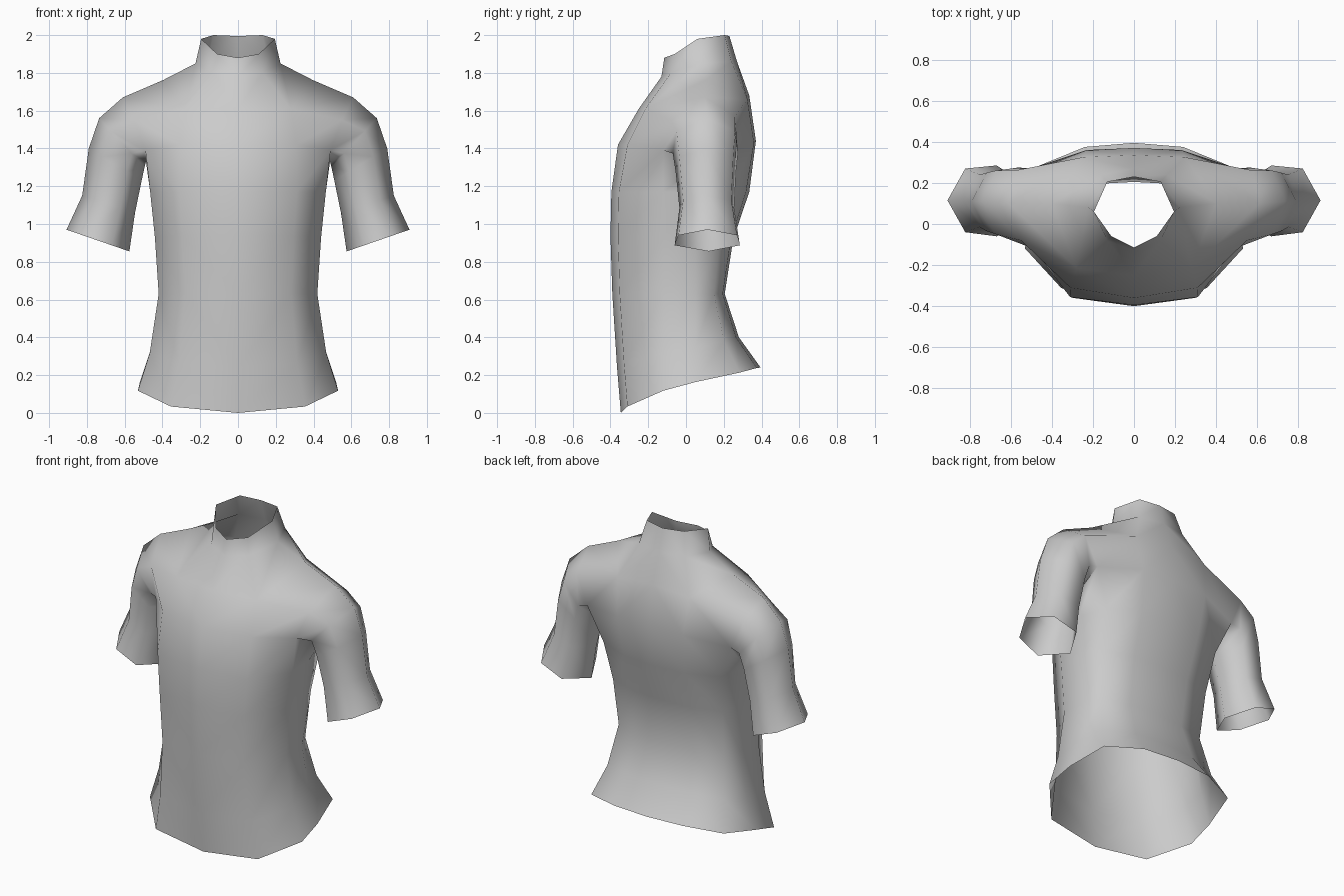
import bpy, bmesh
from mathutils import Vector

if "Cube" in bpy.data.objects:
    bpy.data.objects.remove(bpy.data.objects["Cube"])

bm = bmesh.new()


def verts(points):
    return [bm.verts.new(p) for p in points]


def bridge(a, b, closed=False):
    n = len(a)
    for i in range(n if closed else n - 1):
        j = (i + 1) % n
        bm.faces.new((a[i], a[j], b[j], b[i]))


# Half torso ring, from centre front round the side to centre back
def torso_ring(z_front, z_back, half_width, y_front, y_back):
    w = half_width
    xy = [(0, y_front), (0.67 * w, y_front * 0.9), (w, -0.12), (0.98 * w, 0.05),
          (0.87 * w, 0.72 * y_back), (0.45 * w, 0.95 * y_back), (0, y_back)]
    blend = (0, 0.14, 0.49, 0.68, 0.89, 0.99, 1)
    return verts([(x, y, z_front + (z_back - z_front) * t) for (x, y), t in zip(xy, blend)])


# Six-sided sleeve ring between its inner and outer points
def sleeve_ring(inner, outer, y_front, y_back):
    a, b = Vector(inner), Vector(outer)
    ring = [a]
    for t, y in ((0.28, y_front), (0.74, y_front + 0.02), (1, None),
                 (0.74, y_back - 0.015), (0.28, y_back)):
        p = a.lerp(b, t)
        if y is not None:
            p.y = y
        ring.append(p)
    return verts(ring)


# Body from hem to armpit
rings = [torso_ring(*r) for r in (
    (0.00, 0.24, 0.53, -0.345, 0.395),
    (0.24, 0.40, 0.467, -0.365, 0.28),
    (0.63, 0.63, 0.42, -0.39, 0.205),
    (0.94, 0.92, 0.44, -0.40, 0.25),
    (1.17, 1.17, 0.465, -0.395, 0.335))]

# Chest and upper chest rows, with the armhole between them
chest = verts([(0, -0.36, 1.42), (0.31, -0.31, 1.42), (0.49, -0.12, 1.39),
               (0.487, 0.08, 1.33), (0.50, 0.27, 1.39), (0.23, 0.36, 1.43), (0, 0.37, 1.44)])
upper = verts([(0, -0.25, 1.61), (0.28, -0.215, 1.61), (0.55, -0.08, 1.55),
               (0.61, 0.10, 1.67), (0.58, 0.26, 1.57), (0.25, 0.325, 1.66), (0, 0.335, 1.68)])
rings.append(chest)
for low, high in zip(rings, rings[1:]):
    bridge(low, high)
bridge(chest[:3], upper[:3])
bridge(chest[4:], upper[4:])

# Collar
base = verts([(0, -0.13, 1.78), (0.13, -0.08, 1.80), (0.225, 0.08, 1.85),
              (0.16, 0.24, 1.86), (0, 0.27, 1.86)])
rim = verts([(0, -0.115, 1.88), (0.11, -0.06, 1.90), (0.195, 0.06, 1.98),
             (0.13, 0.205, 2.0), (0, 0.23, 1.995)])
bridge(base, rim)

# Shoulder slope joining collar, chest, back and armhole
mid = bm.verts.new((0.40, 0.10, 1.76))
f0, f1, fb, top, bb, b2, b0 = upper
for face in ((f0, f1, base[1], base[0]), (f1, mid, base[2], base[1]), (f1, fb, top, mid),
             (top, bb, b2, mid), (mid, b2, base[3], base[2]), (b2, b0, base[4], base[3])):
    bm.faces.new(face)

# Sleeve
sleeve = [[chest[3], chest[2], fb, top, bb, chest[4]]]
for r in (((0.495, 0.09, 1.30), (0.735, 0.11, 1.56), -0.07, 0.275),
          ((0.51, 0.10, 1.23), (0.79, 0.11, 1.40), -0.055, 0.265),
          ((0.545, 0.115, 1.06), (0.825, 0.11, 1.15), -0.035, 0.255),
          ((0.575, 0.12, 0.855), (0.908, 0.115, 0.97), -0.06, 0.285)):
    sleeve.append(sleeve_ring(*r))
for low, high in zip(sleeve, sleeve[1:]):
    bridge(low, high, closed=True)

bmesh.ops.recalc_face_normals(bm, faces=bm.faces)
if sum(f.normal.y * f.calc_center_median().y for f in bm.faces) < 0:
    bmesh.ops.reverse_faces(bm, faces=bm.faces)
for f in bm.faces:
    f.smooth = True

# Mirrored shirt object
mesh = bpy.data.meshes.new("short_sleeved_shirt")
bm.to_mesh(mesh)
bm.free()
shirt = bpy.data.objects.new("short_sleeved_shirt", mesh)
bpy.context.collection.objects.link(shirt)
mirror = shirt.modifiers.new("mirror", 'MIRROR')
mirror.use_clip = True
mirror.merge_threshold = 0.001
